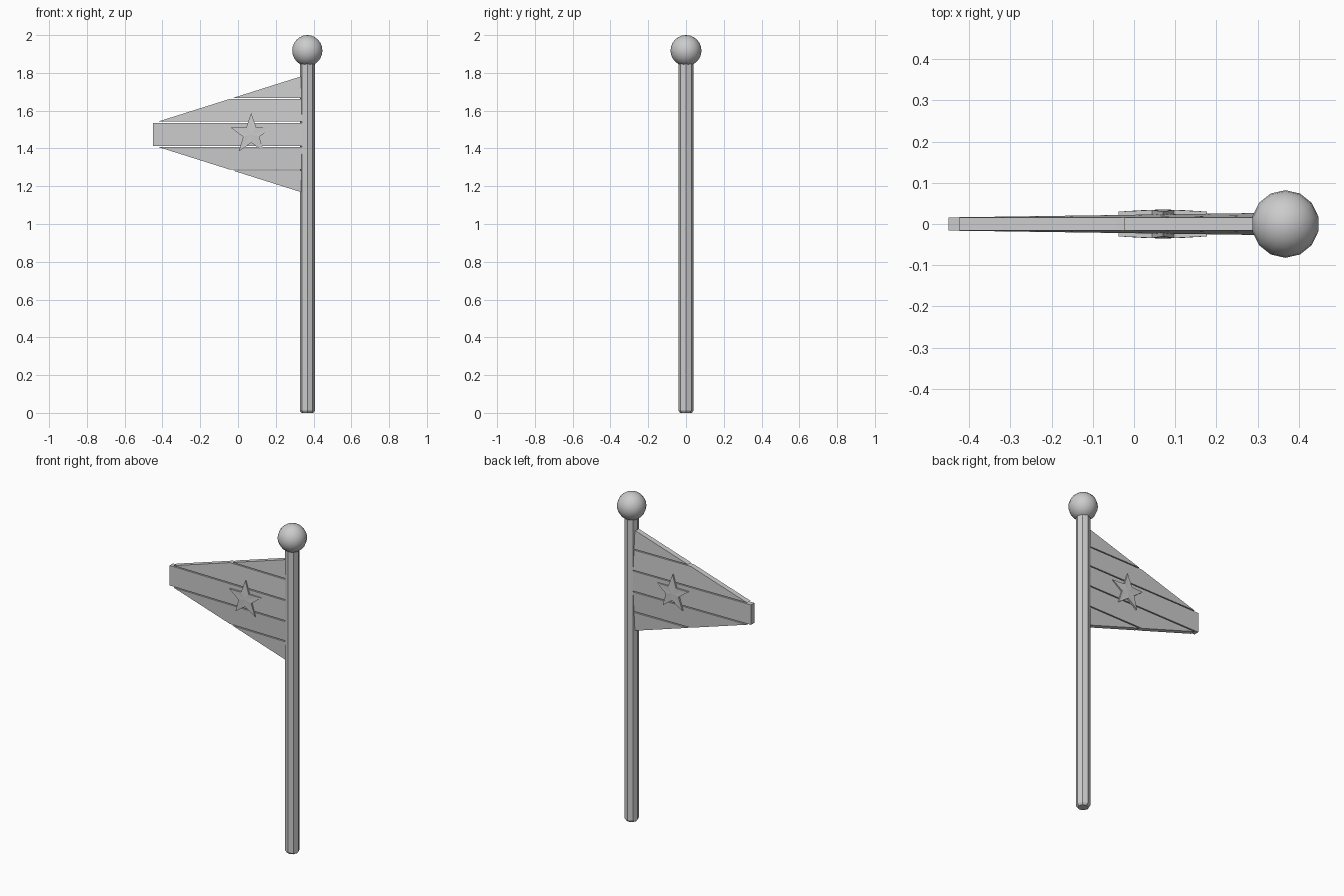
import bpy, bmesh, math
from mathutils import Matrix

if "Cube" in bpy.data.objects:
    bpy.data.objects.remove(bpy.data.objects["Cube"])

grey = bpy.data.materials.new("light grey")
grey.diffuse_color = (0.6, 0.6, 0.6, 1)
grey.use_nodes = True
grey.node_tree.nodes["Principled BSDF"].inputs["Base Color"].default_value = grey.diffuse_color

POLE_X, MID_Z, END_X = 0.367, 1.475, 0.35


def finish(name, bm, smooth=False):
    bmesh.ops.recalc_face_normals(bm, faces=bm.faces)
    for f in bm.faces:
        f.smooth = smooth
    me = bpy.data.meshes.new(name)
    bm.to_mesh(me)
    bm.free()
    me.materials.append(grey)
    ob = bpy.data.objects.new(name, me)
    bpy.context.collection.objects.link(ob)
    return ob


def half_height(x):
    """Half height of the pennant at x."""
    return 0.065 + 0.24 * (x + 0.43) / 0.76


def edge_x(h):
    """Where the sloping edge reaches half height h."""
    return -0.43 + (h - 0.065) * 0.76 / 0.24


def half_thickness(x, z):
    """Thin at the sloping edges, thicker towards the middle of the pole side."""
    return 0.016 + 0.046 * max(0, half_height(x) - max(abs(z), 0.065))


def slab(name, outline):
    """Closed plate from an x/z outline, z measured from the pennant's middle."""
    bm = bmesh.new()
    sides = [[bm.verts.new((x, s * half_thickness(x, z), MID_Z + z)) for x, z in outline]
             for s in (-1, 1)]
    for ring in sides:
        bm.faces.new(ring)
    n = len(outline)
    for i in range(n):
        j = (i + 1) % n
        bm.faces.new((sides[0][i], sides[0][j], sides[1][j], sides[1][i]))
    return finish(name, bm)


# pole: octagonal, with a small chamfer at the foot
bm = bmesh.new()
rings = [[bm.verts.new((POLE_X + r * math.cos(k * math.pi / 4),
                        r * math.sin(k * math.pi / 4), z)) for k in range(8)]
         for r, z in ((0.031, 0), (0.04, 0.012), (0.04, 1.87))]
for a, b in zip(rings, rings[1:]):
    for k in range(8):
        bm.faces.new((a[k], a[(k + 1) % 8], b[(k + 1) % 8], b[k]))
bm.faces.new(rings[0])
bm.faces.new(rings[-1])
finish("pole", bm)

# ball on top
bm = bmesh.new()
bmesh.ops.create_uvsphere(bm, u_segments=14, v_segments=12, radius=0.082,
                          matrix=Matrix.Translation((POLE_X, 0, 1.918)))
finish("ball_finial", bm, smooth=True)

# pennant: five horizontal stripes with narrow gaps
slab("stripe_middle", [(-0.45, -0.061), (-0.45, 0.061), (END_X, 0.061), (END_X, -0.061)])
for s, side in ((1, "upper"), (-1, "lower")):
    a, b, c = 0.067, 0.187, 0.193
    slab("stripe_inner_" + side, [(edge_x(a), s * a), (edge_x(b), s * b),
                                  (END_X, s * b), (END_X, s * a)])
    slab("stripe_outer_" + side, [(edge_x(c), s * c), (END_X, s * half_height(END_X)),
                                  (END_X, s * c)])

# raised star on both faces, slightly domed
for s, side in ((-1, "front"), (1, "back")):
    bm = bmesh.new()
    rim, base = [], []
    for k in range(10):
        r, y = (0.113, 0.030) if k % 2 == 0 else (0.045, 0.034)
        t = math.pi / 2 + k * math.pi / 5
        x, z = 0.07 + r * math.cos(t), MID_Z + r * math.sin(t)
        rim.append(bm.verts.new((x, s * y, z)))
        base.append(bm.verts.new((x, s * 0.012, z)))
    centre = bm.verts.new((0.07, s * 0.035, MID_Z))
    for k in range(10):
        j = (k + 1) % 10
        bm.faces.new((rim[k], rim[j], centre))
        bm.faces.new((rim[k], rim[j], base[j], base[k]))
    bm.faces.new(base)
    finish("star_" + side, bm)
